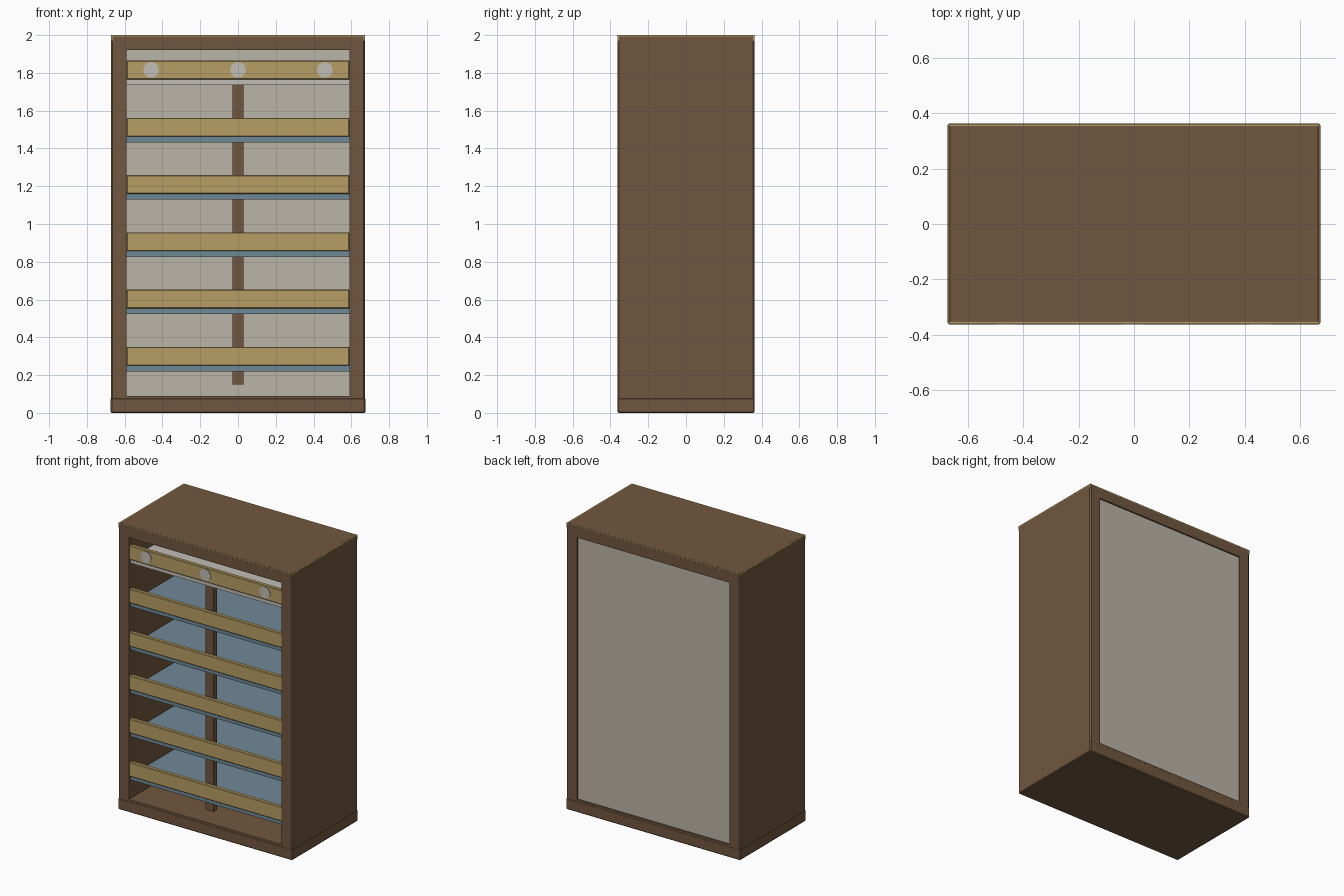
import bpy, bmesh, math
from mathutils import Matrix

if "Cube" in bpy.data.objects:
    bpy.data.objects.remove(bpy.data.objects["Cube"])


def material(name, rgb):
    m = bpy.data.materials.new(name)
    m.diffuse_color = (*rgb, 1)
    m.use_nodes = True
    m.node_tree.nodes["Principled BSDF"].inputs["Base Color"].default_value = m.diffuse_color
    return m


WOOD = material("brown wood", (0.165, 0.095, 0.05))
BRASS = material("brass", (0.47, 0.34, 0.125))
PANEL = material("pale grey panel", (0.50, 0.46, 0.39))
GLASS = material("blue grey shelf", (0.16, 0.25, 0.31))
SILVER = material("silver", (0.54, 0.51, 0.47))


def finish(name, bm, mat):
    me = bpy.data.meshes.new(name)
    bm.to_mesh(me)
    bm.free()
    ob = bpy.data.objects.new(name, me)
    bpy.context.collection.objects.link(ob)
    me.materials.append(mat)
    return ob


def box(name, x, y, z, mat, bevel=0):
    """Box from (min, max) ranges, with optional chamfered edges."""
    bm = bmesh.new()
    bmesh.ops.create_cube(bm, size=1)
    for v in bm.verts:
        for i, (a, b) in enumerate((x, y, z)):
            v.co[i] = a if v.co[i] < 0 else b
    if bevel:
        bmesh.ops.bevel(bm, geom=bm.edges[:], offset=bevel, segments=1,
                        affect='EDGES', profile=0.5)
    return finish(name, bm, mat)


W, D = 0.673, 0.362
IN = 0.59

# cabinet shell with an opening cut through front and back
shell = box("cabinet_shell", (-W, W), (-D, D), (0, 2), WOOD, 0.008)
cutter = box("opening_cutter", (-IN, IN), (-1, 1), (0.09, 1.92), WOOD)
cutter.hide_render = True
mod = shell.modifiers.new("opening", 'BOOLEAN')
mod.operation = 'DIFFERENCE'
mod.solver = 'EXACT'
mod.object = cutter
bpy.context.view_layer.objects.active = shell
bpy.ops.object.modifier_apply(modifier=mod.name)
bpy.data.objects.remove(cutter)

# plinth, a hair proud of the shell
box("plinth", (-W - 0.001, W + 0.001), (-D - 0.001, D + 0.001), (0, 0.08), WOOD, 0.006)

# brass edging that shows only along the chamfered top edges
e = 0.0005
for s in (-1, 1):
    xs = sorted((s * (W - e), s * (W - 0.02)))
    ys = sorted((s * (D - e), s * (D - 0.02)))
    box("top_edging_side", xs, (-D + e, D - e), (1.97, 2 - e), BRASS)
    box("top_edging_length", (-W + e, W - e), ys, (1.97, 2 - e), BRASS)

# back panel and centre post
box("back_panel", (-IN, IN), (0.325, 0.352), (0.09, 1.92), PANEL)
box("centre_post", (-0.03, 0.03), (-0.315, -0.275), (0.15, 1.74), WOOD)

# shelves with front rails; the top one is silver
for i in range(6):
    z = 0.25 + 0.303 * i
    box("shelf", (-IN, IN), (-0.345, 0.325), (z - 0.03, z), SILVER if i == 5 else GLASS)
    box("shelf_rail", (-IN, IN), (-0.359, -0.33), (z, z + 0.1), BRASS, 0.004)

# round discs on the top rail
for x in (-0.46, 0, 0.46):
    bm = bmesh.new()
    bmesh.ops.create_cone(bm, cap_ends=True, segments=32, radius1=0.041, radius2=0.041,
                          depth=0.008,
                          matrix=Matrix.Translation((x, -0.359, 1.816))
                          @ Matrix.Rotation(math.pi / 2, 4, 'X'))
    finish("rail_disc", bm, SILVER)
